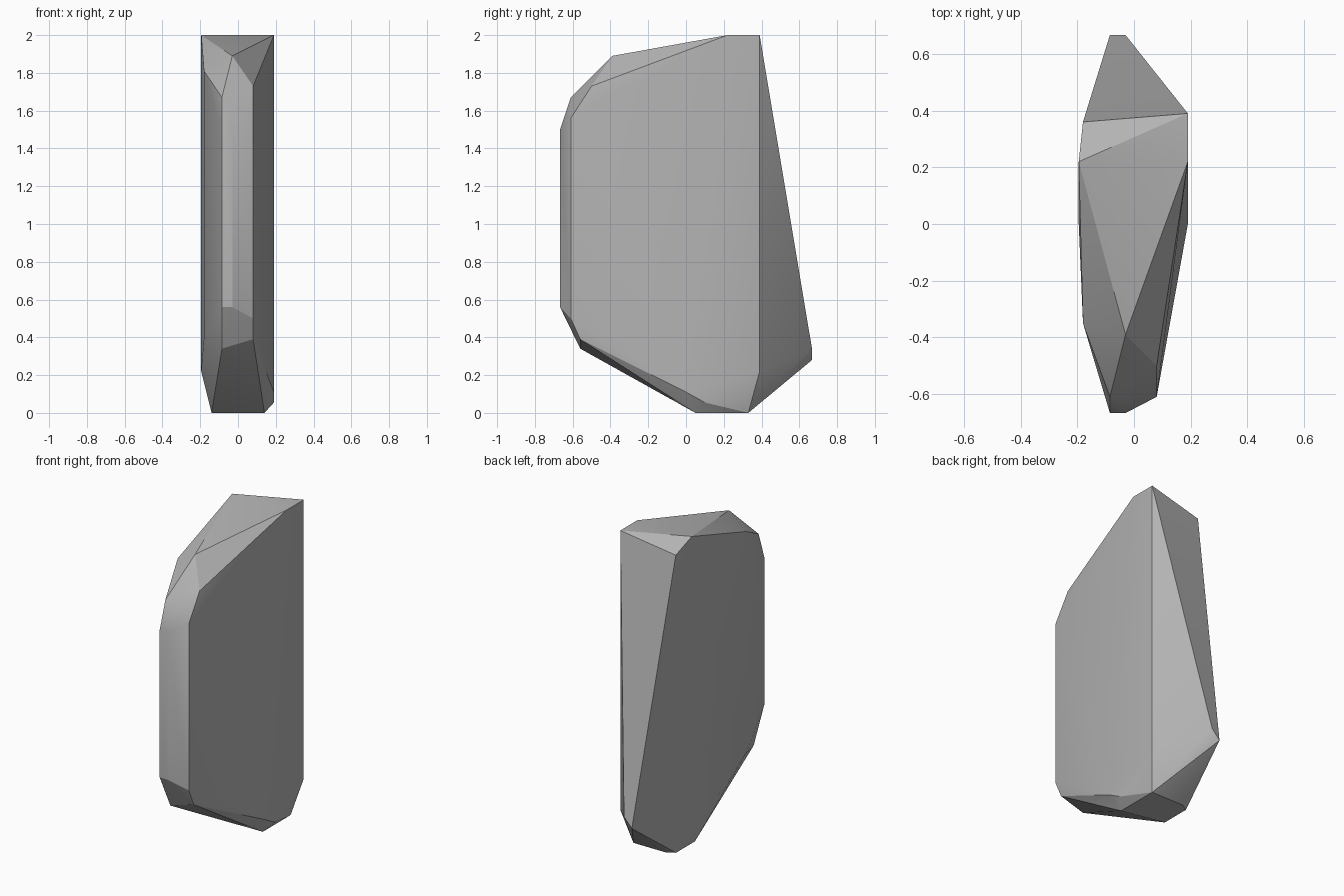
import bpy
import bmesh
from math import radians

# Remove the default object if the scene has it
default_object = bpy.data.objects.get("Cube")
if default_object:
    bpy.data.objects.remove(default_object, do_unlink=True)


def make_material(name, colour):
    """One flat colour, shown in the viewport and in a render."""
    material = bpy.data.materials.new(name)
    material.use_nodes = True
    material.diffuse_color = colour
    shader = material.node_tree.nodes["Principled BSDF"]
    shader.inputs["Base Color"].default_value = colour
    shader.inputs["Roughness"].default_value = 0.9
    return material


def column(x, y, low, high):
    """Lower and upper end of an upright edge of the rock."""
    return [(x, y, low), (x, y, high)]


def make_rock(name, corners, material, sharp_angle):
    """Chiselled stone: the convex skin stretched over its corner points."""
    bm = bmesh.new()
    for corner in corners:
        bm.verts.new(corner)
    hull = bmesh.ops.convex_hull(bm, input=bm.verts[:])
    # Drop points that ended up inside the skin
    inside = [v for v in hull["geom_interior"] if isinstance(v, bmesh.types.BMVert)]
    bmesh.ops.delete(bm, geom=inside, context="VERTS")
    bmesh.ops.dissolve_limit(bm, angle_limit=radians(1), verts=bm.verts[:], edges=bm.edges[:])
    bmesh.ops.recalc_face_normals(bm, faces=bm.faces[:])

    mesh = bpy.data.meshes.new(name)
    bm.to_mesh(mesh)
    bm.free()
    mesh.materials.append(material)
    rock = bpy.data.objects.new(name, mesh)
    bpy.context.collection.objects.link(rock)

    bpy.ops.object.select_all(action="DESELECT")
    rock.select_set(True)
    bpy.context.view_layer.objects.active = rock
    bpy.ops.object.shade_smooth_by_angle(angle=sharp_angle)
    return rock


# Narrow front strip
front = (column(-0.085, -0.667, 0.56, 1.5) + column(-0.03, -0.667, 0.56, 1.5)
         + column(0.08, -0.61, 0.5, 1.56))

# Chamfers above and below the front strip
front_chamfers = [(-0.085, -0.61, 1.67), (-0.03, -0.39, 1.89), (0.08, -0.5, 1.73),
                  (-0.085, -0.56, 0.34), (0.08, -0.56, 0.39)]

# Broad sides
left_side = column(0.19, 0.39, 0.22, 2) + [(0.19, 0, 0.11), (0.19, 0.1, 0.055)]
right_side = column(-0.18, -0.35, 0.4, 1.81) + [(-0.195, 0, 0.22)]

# Sloping crown, tapered back ridge and small flat foot
crown = [(-0.195, 0.22, 2), (0.19, 0.22, 2), (-0.18, 0.36, 1.93)]
back = [(-0.085, 0.667, 0.28), (-0.03, 0.667, 0.34)]
foot = [(0.14, 0.05, 0), (-0.14, 0.11, 0), (0.14, 0.33, 0), (-0.09, 0.33, 0), (-0.14, 0.3, 0)]

stone_grey = make_material("stone grey", (0.45, 0.45, 0.45, 1))
make_rock("standing_rock", front + front_chamfers + left_side + right_side + crown + back + foot,
          stone_grey, radians(25))
